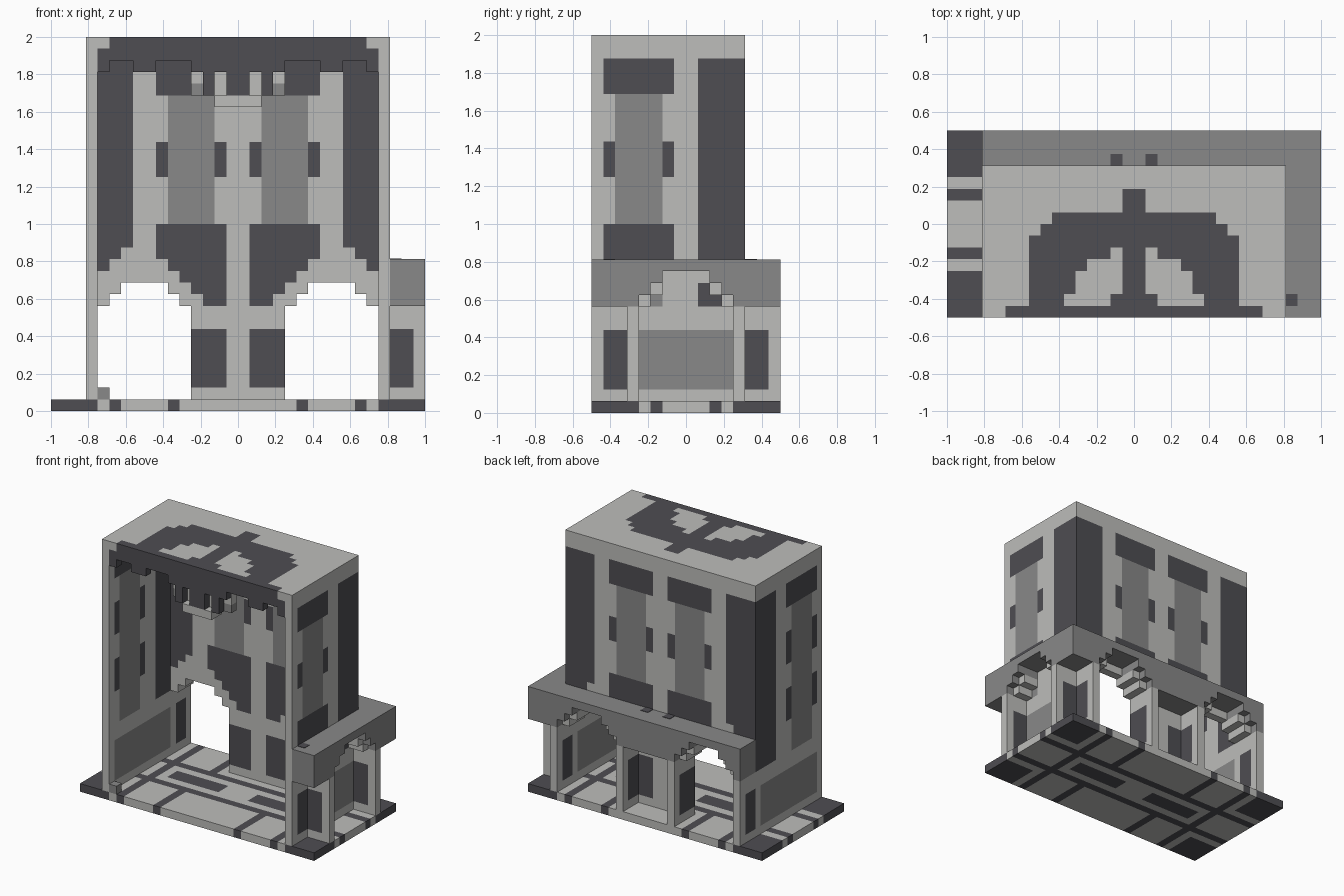
import bpy, bmesh
from math import radians
from mathutils import Vector

U = 1 / 16  # one block

cube = bpy.data.objects.get("Cube")
if cube:
    bpy.data.objects.remove(cube, do_unlink=True)


def material(name, rgb):
    m = bpy.data.materials.new(name)
    m.use_nodes = True
    m.diffuse_color = (*rgb, 1)
    bsdf = m.node_tree.nodes["Principled BSDF"]
    bsdf.inputs["Base Color"].default_value = (*rgb, 1)
    bsdf.inputs["Roughness"].default_value = 0.9
    return m


LIGHT, MID, DARK = range(3)
MATS = [material("light stone", (0.51, 0.51, 0.495)),
        material("grey stone", (0.246, 0.246, 0.246)),
        material("dark slate", (0.077, 0.075, 0.085))]


def blocks(name, lo, hi, colour, solid=lambda x, y, z: True):
    """Block-built part: outer faces of every solid cell, coloured by a rule."""
    cells = {(x, y, z) for x in range(lo[0], hi[0]) for y in range(lo[1], hi[1])
             for z in range(lo[2], hi[2]) if solid(x + .5, y + .5, z + .5)}
    bm = bmesh.new()
    for c in cells:
        mid = Vector(c) + Vector((.5, .5, .5))
        tint = colour(*mid) if callable(colour) else colour
        for axis in range(3):
            for sign in (-1, 1):
                n = Vector((0, 0, 0))
                n[axis] = sign
                if tuple(int(v) for v in Vector(c) + n) in cells:
                    continue
                a = Vector((0, 0, 0))
                a[(axis + 1) % 3] = .5
                b = n.cross(a)
                o = mid + n / 2
                quad = [o - a - b, o + a - b, o + a + b, o - a + b]
                f = bm.faces.new([bm.verts.new(p * U) for p in quad])
                f.material_index = tint
    bmesh.ops.remove_doubles(bm, verts=bm.verts, dist=U / 100)
    bmesh.ops.dissolve_limit(bm, angle_limit=radians(1), verts=bm.verts,
                             edges=bm.edges, delimit={'MATERIAL'})
    me = bpy.data.meshes.new(name)
    bm.to_mesh(me)
    bm.free()
    for m in MATS:
        me.materials.append(m)
    ob = bpy.data.objects.new(name, me)
    bpy.context.collection.objects.link(ob)
    return ob


# Tiled floor
def floor_tint(x, y, z):
    x, y = abs(x), abs(y)
    corner = x > 12 and y > 4
    joint = 10 < x < 11 or 2 < y < 3 or (5 < x < 6 and y > 3)
    inlay = 2 < x < 9 and y < 1
    return DARK if corner or joint or inlay else LIGHT


blocks("floor", (-16, -8, 0), (16, 8, 1), floor_tint)


# Painted panel shared by all walls; s runs across the panel from its centre
def panel(s, z, base, knobs):
    s = abs(s)
    if s < 3 and 27 < z < 30:
        return DARK
    if s < 2 and base < z < 27:
        return MID
    if 2 < s < 3 and any(a < z < b for a, b in knobs):
        return DARK
    return LIGHT


# Back wall with two stepped arches
def arch_top(d):
    return 11 if d < 2 else 10 if d < 3 else 9 if d < 4 else 0


def back_tint(x, y, z):
    x = abs(x)
    if 1 < x < 4 and 2 < z < 7:
        return DARK
    if 9 < x < 12 and 22 - x + .5 < z - .5 + 0 and z < 30:
        return DARK
    if 1 < x < 7 and max(9, x + 6) < z < 16:
        return DARK
    return panel(x - 4, z, 16, [(20, 23)])


blocks("back_wall", (-12, 4, 1), (12, 5, 32), back_tint,
       lambda x, y, z: z > arch_top(abs(abs(x) - 8)))


# Side walls
def left_tint(x, y, z):
    # wall on the -x side
    if z < 9:
        return MID if -7 < y < 4 and 2 < z < 7 else LIGHT
    if y > 1 and z < 30:
        return DARK
    return panel(y + 4, z, 9, [(20, 24), (13, 17)])


def right_tint(x, y, z):
    # wall on the +x side
    if z < 9:
        if not 2 < z < 7:
            return LIGHT
        return MID if abs(y) < 4 else DARK if -7 < y < -5 else LIGHT
    if y > 1 and z < 30 and not (z > 11 and z < 13):
        return DARK
    if z < 13:
        return MID if -6 < y < -2 and z < 10 else LIGHT
    if -7 < y < -1 and z < 16:
        return DARK
    return panel(y + 4, z, 16, [(20, 23)])


blocks("right_side_wall", (-13, -8, 1), (-12, 5, 32), left_tint)
blocks("left_side_wall", (12, -8, 1), (13, 5, 32), right_tint)


# Roof with stepped dark emblem
def roof_tint(x, y, z):
    x = abs(x)
    if y > 1:
        return DARK if x < 1 and y < 3 else LIGHT
    if x > (9 if y < -1 else 8 if y < 0 else 7):
        return LIGHT
    pane = ((-7, -6, 2, 6), (-6, -4, 1, 5), (-4, -3, 1, 4), (-3, -2, 1, 2))
    if any(a < y < b and c < x < d for a, b, c, d in pane):
        return LIGHT
    return DARK


blocks("roof", (-12, -7, 31), (12, 4, 32), roof_tint)


# Toothed front fascia
def fascia_solid(x, y, z):
    x = abs(x)
    if x < 1 or 2 < x < 3:
        return z > 27
    return z > (29 if x < 4 or 7 < x < 9 or x > 11 else 30)


blocks("front_fascia", (-12, -8, 27), (12, -7, 32),
       lambda x, y, z: LIGHT if abs(x) > 11 and z > 31 else DARK, fascia_solid)

# Hanging sill behind the fascia and its small side drops
blocks("hanging_sill", (-2, -8, 26), (2, -6, 29), LIGHT,
       lambda x, y, z: z < 27 or y > -7)
for side, x in (("right", -4), ("left", 3)):
    blocks(side + "_drop", (x, -7, 27), (x + 1, -6, 31),
           lambda x, y, z: MID if z < 28 else LIGHT)


# Wrap-around balcony with stepped arches and light corbels
def arch_offset(x, y):
    if x > 13:
        return abs(y)
    return abs(abs(x) - 8)


def beam_bottom(x, y):
    d = arch_offset(x, y)
    return 12 if d < 2 else 11 if d < 3 else 10 if d < 4 else 9


def on_deck(x, y):
    return x > 13 or y > 5


blocks("balcony", (-13, -8, 9), (16, 8, 13), MID,
       lambda x, y, z: on_deck(x, y) and z > beam_bottom(x, y))
blocks("balcony_corbels", (-13, -8, 9), (15, 7, 11), LIGHT,
       lambda x, y, z: on_deck(x, y) and beam_bottom(x, y) - 1 < z < beam_bottom(x, y) < 12)

# Dark inlays on the balcony deck
for i, (x, y) in enumerate(((-1.5, 5.5), (1.5, 5.5), (13.5, -6.5))):
    ob = blocks("deck_inlay_%d" % (i + 1), (0, 0, 0), (1, 1, 1), DARK)
    ob.scale.z = 0.05
    ob.location = ((x - .5) * U, (y - .5) * U, 13 * U)

# Buttress fins carrying the balcony
for i, x in enumerate((-13, -4, 3, 12)):
    blocks("back_fin_%d" % (i + 1), (x, 5, 1), (x + 1, 8, 9),
           lambda x, y, z: DARK if y < 7 and 2 < z < 7 else LIGHT)
for i, y in enumerate((-5, 4)):
    blocks("side_fin_%d" % (i + 1), (13, y, 1), (16, y + 1, 9),
           lambda x, y, z: DARK if x < 15 and 2 < z < 7 else LIGHT)

# Small loose block in the front corner
blocks("corner_block", (-12, -8, 1), (-11, -7, 2), MID)
